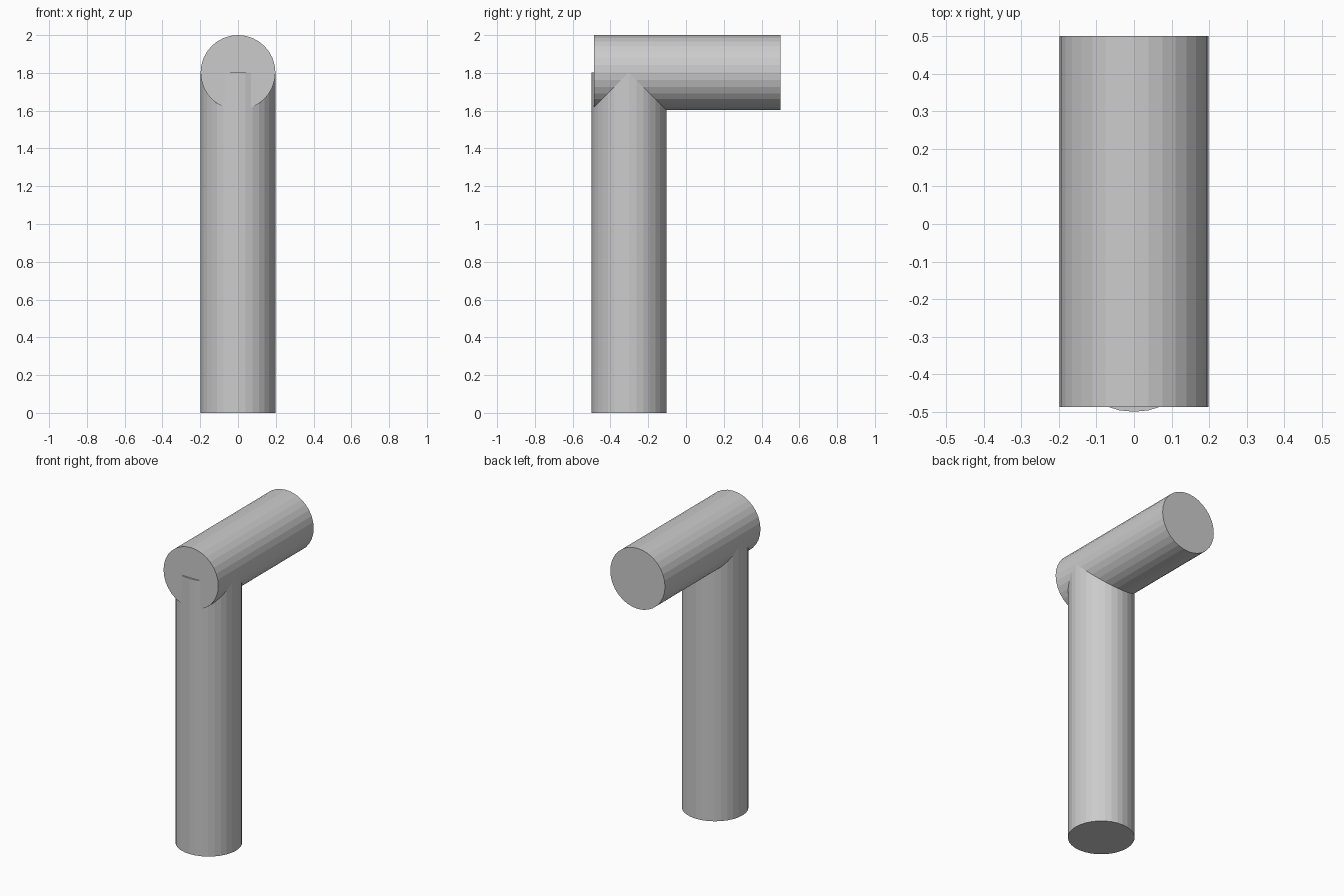
import bpy
from math import pi

if "Cube" in bpy.data.objects:
    bpy.data.objects.remove(bpy.data.objects["Cube"])

R = 0.198  # shared tube radius


def cylinder(name, length, center, rotation=(0, 0, 0)):
    bpy.ops.mesh.primitive_cylinder_add(vertices=32, radius=R, depth=length,
                                        location=center, rotation=rotation)
    obj = bpy.context.object
    obj.name = name
    return obj


# Upright post, its front bulging slightly past the end of the arm
cylinder("post", 1.802, (0, -0.302, 0.901))

# Horizontal arm running front to back across the top of the post
cylinder("arm", 0.987, (0, 0.0065, 1.802), (pi / 2, 0, 0))
